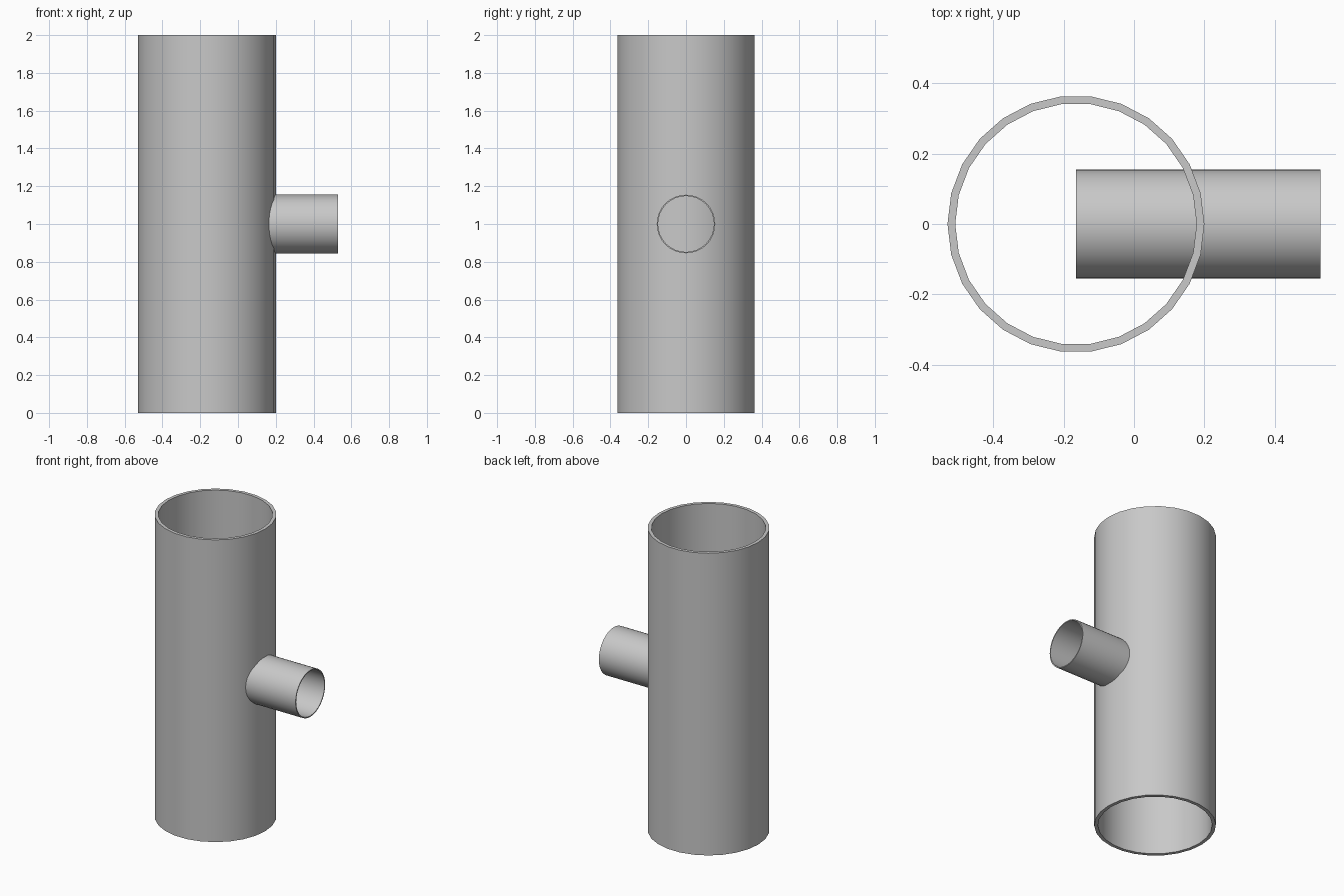
import bpy, math
from mathutils import Matrix

cube = bpy.data.objects.get("Cube")
if cube:
    bpy.data.objects.remove(cube, do_unlink=True)

GREY = (0.58, 0.58, 0.58, 1.0)
metal = bpy.data.materials.new("plain_grey")
metal.use_nodes = True
metal.diffuse_color = GREY
metal.node_tree.nodes["Principled BSDF"].inputs["Base Color"].default_value = GREY


def tube(name, outer, inner, length, sides, placement):
    """Open pipe with wall thickness, from a closed profile swept around z."""
    profile = [(outer, 0), (outer, length), (inner, length), (inner, 0)]
    n = len(profile)
    verts, faces = [], []
    for i in range(sides):
        a = 2 * math.pi * i / sides
        verts += [(r * math.cos(a), r * math.sin(a), z) for r, z in profile]
        j = (i + 1) % sides
        for k in range(n):
            m = (k + 1) % n
            faces.append((i * n + k, j * n + k, j * n + m, i * n + m))
    mesh = bpy.data.meshes.new(name)
    mesh.from_pydata(verts, [], faces)
    mesh.transform(placement)
    mesh.materials.append(metal)
    obj = bpy.data.objects.new(name, mesh)
    bpy.context.collection.objects.link(obj)
    bpy.ops.object.select_all(action='DESELECT')
    obj.select_set(True)
    bpy.context.view_layer.objects.active = obj
    bpy.ops.object.shade_smooth_by_angle(angle=math.radians(30))
    return obj


AXIS_X = -0.165

# Upright main pipe
tube("main_pipe", 0.365, 0.343, 2.0, 26, Matrix.Translation((AXIS_X, 0, 0)))

# Side branch, starting on the main pipe's axis
tube("branch_pipe", 0.155, 0.148, 0.695, 32,
     Matrix.Translation((AXIS_X, 0, 1.0)) @ Matrix.Rotation(math.pi / 2, 4, 'Y'))
